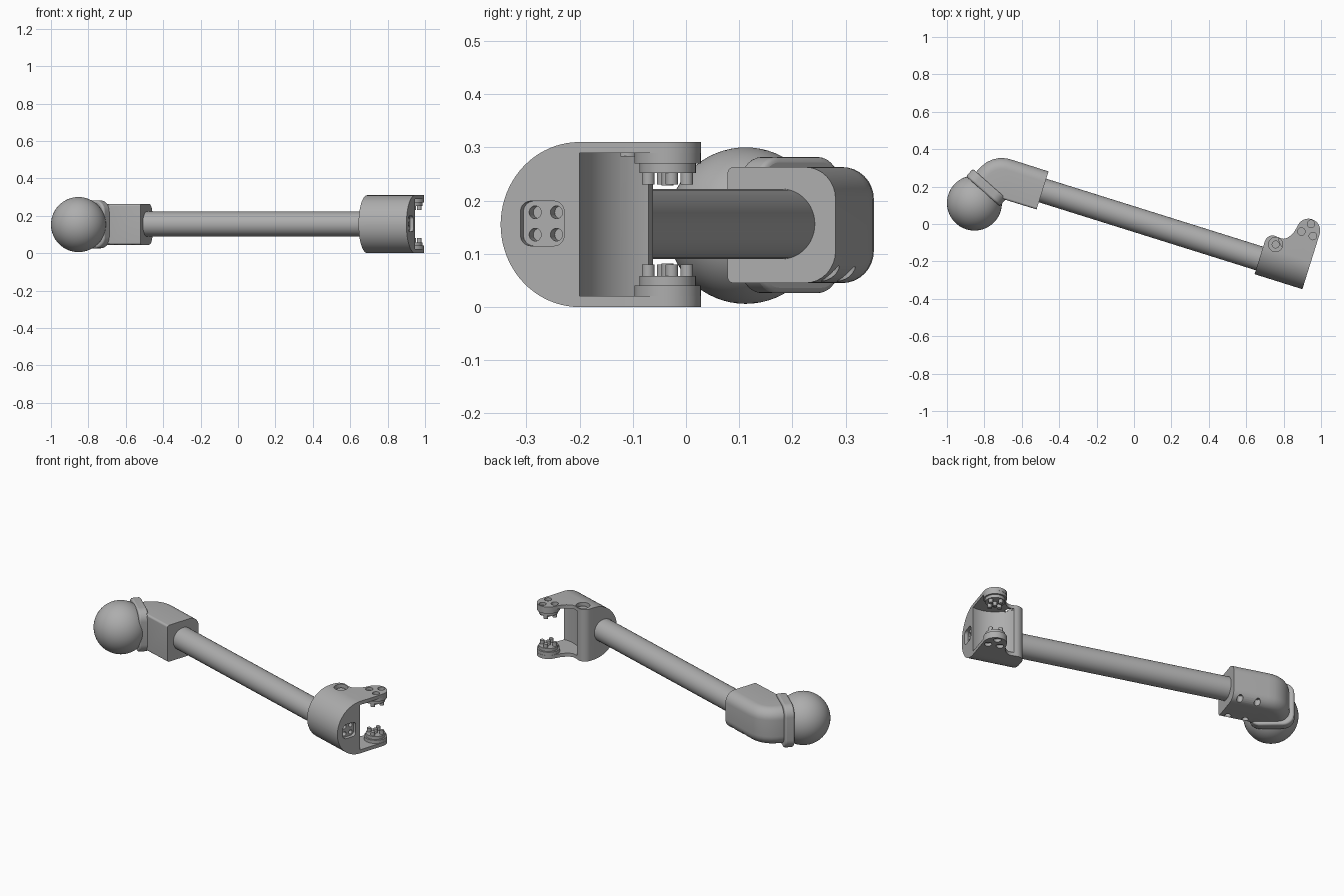
import bpy, bmesh, math
from mathutils import Matrix, Vector

if "Cube" in bpy.data.objects:
    bpy.data.objects.remove(bpy.data.objects["Cube"])

grey = bpy.data.materials.new("plain_grey")
grey.diffuse_color = (0.42, 0.42, 0.42, 1)
grey.use_nodes = True
grey.node_tree.nodes["Principled BSDF"].inputs["Base Color"].default_value = grey.diffuse_color

# arm frame: x runs along the tube, y across it, z up
ARM = Matrix.Translation((0, 0.026, 0)) @ Matrix.Rotation(math.radians(-17.4), 4, 'Z')
# turns a prism so its height runs along x and its outline lies in y-z
ALONG_X = Matrix(((0, 0, 1, 0), (1, 0, 0, 0), (0, 1, 0, 0), (0, 0, 0, 1)))
MID = 0.155


def finish(name, bm, mat=None):
    if mat:
        bm.transform(mat)
    bmesh.ops.recalc_face_normals(bm, faces=bm.faces)
    me = bpy.data.meshes.new(name)
    bm.to_mesh(me)
    bm.free()
    me.materials.append(grey)
    ob = bpy.data.objects.new(name, me)
    bpy.context.collection.objects.link(ob)
    return ob


def prism(name, pts, h0, h1, mat=ARM):
    bm = bmesh.new()
    lo = [bm.verts.new((x, y, h0)) for x, y in pts]
    hi = [bm.verts.new((x, y, h1)) for x, y in pts]
    bm.faces.new(lo)
    bm.faces.new(hi)
    n = len(pts)
    for i in range(n):
        j = (i + 1) % n
        bm.faces.new((lo[i], lo[j], hi[j], hi[i]))
    return finish(name, bm, mat)


def arc(cx, cy, r, a0, a1, n=10):
    return [(cx + r * math.cos(math.radians(a0 + (a1 - a0) * i / n)),
             cy + r * math.sin(math.radians(a0 + (a1 - a0) * i / n))) for i in range(n + 1)]


def circle(cx, cy, r, n=32):
    return arc(cx, cy, r, 0, 360, n)[:-1]


def rounded_rect(x0, x1, y0, y1, r_left, r_right, n=8):
    l, r = r_left, r_right
    return (arc(x1 - r, y1 - r, r, 0, 90, n) + arc(x0 + l, y1 - l, l, 90, 180, n)
            + arc(x0 + l, y0 + l, l, 180, 270, n) + arc(x1 - r, y0 + r, r, 270, 360, n))


def boolean(ob, cutter, op='DIFFERENCE'):
    m = ob.modifiers.new("cut", 'BOOLEAN')
    m.object, m.operation, m.solver = cutter, op, 'EXACT'
    bpy.context.view_layer.objects.active = ob
    bpy.ops.object.modifier_apply(modifier=m.name)
    bpy.data.objects.remove(cutter)


def bevel(ob, w):
    m = ob.modifiers.new("soft_edges", 'BEVEL')
    m.width, m.segments, m.limit_method, m.angle_limit = w, 3, 'ANGLE', math.radians(50)


# ball
bm = bmesh.new()
bmesh.ops.create_uvsphere(bm, u_segments=64, v_segments=32, radius=0.147)
finish("ball", bm, Matrix.Translation((-0.853, 0.112, 0.153)))

# collar between ball and elbow
collar = prism("collar", rounded_rect(-0.12, 0.12, -0.128, 0.128, 0.06, 0.06), -0.027, 0.027,
               Matrix.Translation((-0.79, 0.195, 0.154))
               @ Matrix.Rotation(math.radians(48.5), 4, 'Z') @ ALONG_X)
bevel(collar, 0.01)

# elbow: rounded section swept round its inner corner (inner point, outer point)
INNER = (-0.69, 0.13)
stations = [((-0.521, 0.078), (-0.457, 0.281))] + [(INNER, o) for o in (
    (-0.645, 0.341), (-0.682, 0.351), (-0.719, 0.353), (-0.757, 0.345),
    (-0.79, 0.329), (-0.815, 0.309), (-0.838, 0.285), (-0.853, 0.262))]
bm = bmesh.new()
rings = []
for a, b in stations:
    a, b = Vector(a), Vector(b)
    d = (b - a).normalized()
    outline = rounded_rect(0, (b - a).length, 0.045, 0.263, 0.012, 0.06)
    rings.append([bm.verts.new((a.x + d.x * s, a.y + d.y * s, z)) for s, z in outline])
for r0, r1 in zip(rings, rings[1:]):
    for i in range(len(r0)):
        j = (i + 1) % len(r0)
        bm.faces.new((r0[i], r0[j], r1[j], r1[i]))
bm.faces.new(rings[0])
bm.faces.new(rings[-1])
bmesh.ops.remove_doubles(bm, verts=bm.verts, dist=0.0002)
elbow = finish("elbow", bm)
# screw holes under the elbow
for u in (-0.555, -0.655):
    for v in (-0.083, 0.083):
        boolean(elbow, prism("hole_cutter", circle(u, v, 0.017, 20), 0, 0.085))

# tube
prism("tube", circle(0, 0.156, 0.066, 48), -0.6, 0.73, ARM @ ALONG_X)

# fork: plan outline with ears, trimmed to a half-round section
EU, EV = 0.908, 0.221
plan = ([(0.703, -0.088), (0.971, -0.088)] + arc(EU, EV, 0.063, 0, 170, 20)
        + [(0.841, 0.205), (0.835, 0.185), (0.824, 0.165), (0.81, 0.148), (0.795, 0.139), (0.78, 0.137)]
        + arc(0.746, 0.097, 0.043, 80, 180, 10))
fork = prism("fork", plan, 0, 2 * MID)
section = arc(0.067, MID, 0.155, 90, 270, 40) + arc(0.39, 0.01, 0.01, 270, 360, 3) \
    + arc(0.39, 0.30, 0.01, 0, 90, 3)
boolean(fork, prism("section_cutter", section, 0.6, 1.1, ARM @ ALONG_X), 'INTERSECT')
# round pocket between the ears
boolean(fork, prism("pocket_cutter", circle(EU, EV, 0.166, 72), 0.021, 0.289))
# screw recess on top
boolean(fork, prism("recess_cutter", circle(0.763, 0.097, 0.038), 0.284, 0.33))
prism("top_screw", circle(0.763, 0.097, 0.021, 24), 0.27, 0.297)
# square socket with four holes in the end face
boolean(fork, prism("socket_cutter", rounded_rect(-0.049, 0.037, 0.115, 0.199, 0.02, 0.02),
                    0.952, 1.0, ARM @ ALONG_X))
for y in (-0.026, 0.016):
    for z in (0.136, 0.178):
        boolean(fork, prism("pin_cutter", circle(y, z, 0.012, 20), 0.925, 1.0, ARM @ ALONG_X))
# three holes in each ear
for a in (10, 130, 250):
    x, y = EU + 0.038 * math.cos(math.radians(a - 44)), EV + 0.038 * math.sin(math.radians(a - 44))
    for z in (-0.01, 0.293):
        boolean(fork, prism("ear_cutter", circle(x, y, 0.02, 24), z, z + 0.027))

# stepped discs and pegs inside the ears, mirrored top and bottom
for side in ("lower", "upper"):
    def level(z):
        return z if side == "lower" else 2 * MID - z
    prism(side + "_ear_disc", circle(EU, EV, 0.0625, 40), level(0.017), level(0.04))
    prism(side + "_step", circle(EU, EV, 0.053, 40), level(0.038), level(0.058))
    prism(side + "_hub", circle(EU, EV, 0.011, 20), level(0.05), level(0.082))
    for k in range(4):
        a = math.radians(90 * k + 30)
        prism(side + "_peg", circle(EU + 0.037 * math.cos(a), EV + 0.037 * math.sin(a), 0.012, 16),
              level(0.05), level(0.08))

# smooth shading with sharp edges kept
bpy.ops.object.select_all(action='SELECT')
bpy.context.view_layer.objects.active = fork
bpy.ops.object.shade_smooth_by_angle(angle=math.radians(30))
